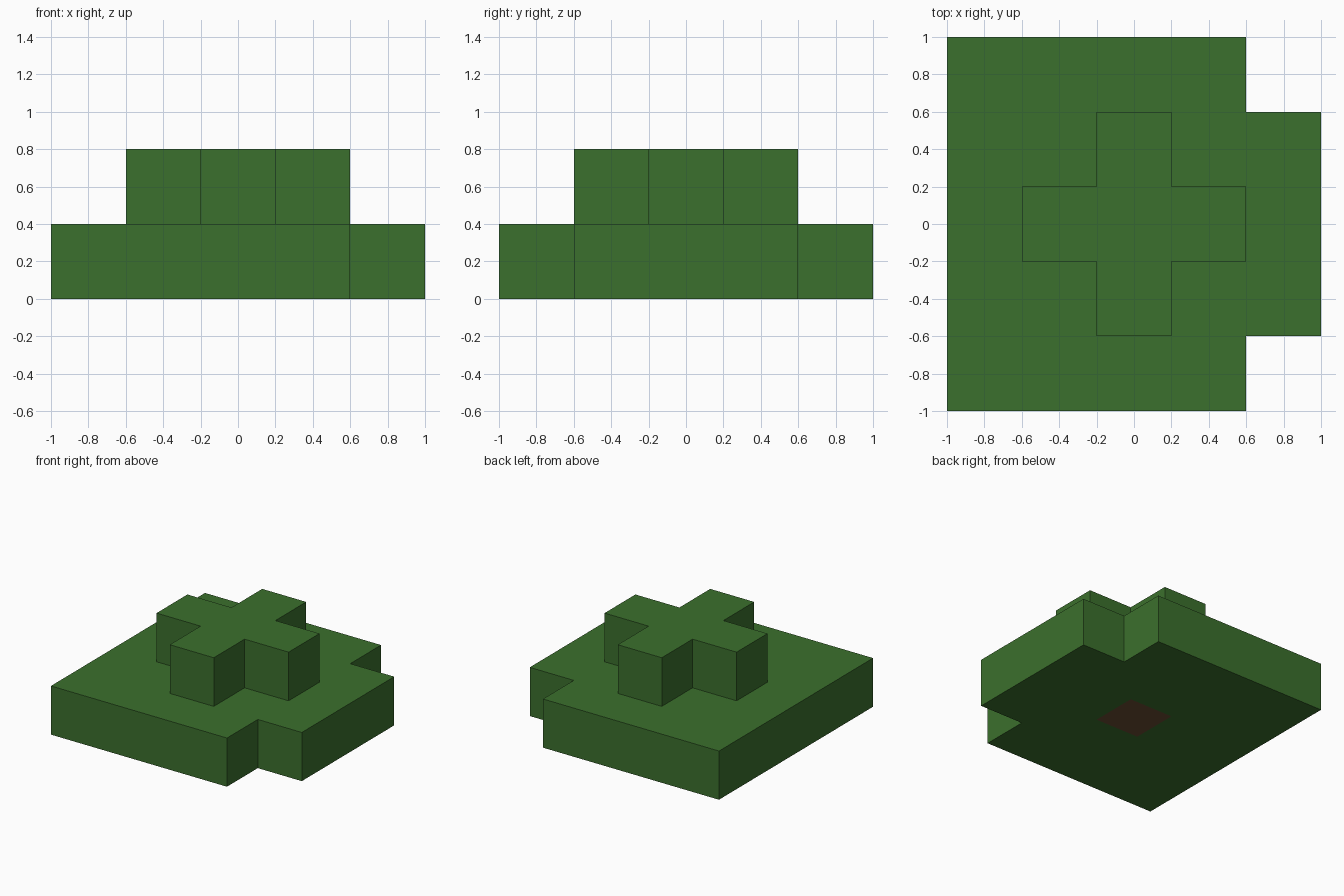
import bpy
import bmesh

cube = bpy.data.objects.get("Cube")
if cube:
    bpy.data.objects.remove(cube, do_unlink=True)


def material(name, rgb):
    mat = bpy.data.materials.new(name)
    mat.use_nodes = True
    mat.diffuse_color = (*rgb, 1)
    mat.node_tree.nodes["Principled BSDF"].inputs["Base Color"].default_value = (*rgb, 1)
    return mat


def prism(outline, bottom, top):
    """Extrude a flat outline upward into a closed block."""
    bm = bmesh.new()
    face = bm.faces.new([bm.verts.new((x, y, bottom)) for x, y in outline])
    result = bmesh.ops.extrude_face_region(bm, geom=[face], use_keep_orig=True)
    verts = [g for g in result["geom"] if isinstance(g, bmesh.types.BMVert)]
    bmesh.ops.translate(bm, verts=verts, vec=(0, 0, top - bottom))
    bmesh.ops.recalc_face_normals(bm, faces=bm.faces[:])
    return bm


def finish(bm, name, materials):
    mesh = bpy.data.meshes.new(name)
    bm.to_mesh(mesh)
    bm.free()
    for mat in materials:
        mesh.materials.append(mat)
    obj = bpy.data.objects.new(name, mesh)
    bpy.context.scene.collection.objects.link(obj)
    return obj


green = material("leaf green", (0.044, 0.162, 0.026))
brown = material("trunk brown", (0.144, 0.073, 0.034))
UNIT = 0.4
HALF = UNIT / 2

# Wide lower leaf layer, with two corners missing on the +x side
base_outline = [(-1, -1), (0.6, -1), (0.6, -0.6), (1, -0.6),
                (1, 0.6), (0.6, 0.6), (0.6, 1), (-1, 1)]
base = prism(base_outline, 0, UNIT)

# Cut the trunk end into the underside
for axis in ((1, 0, 0), (0, 1, 0)):
    for side in (-HALF, HALF):
        under = [f for f in base.faces if f.calc_center_median().z < 0.01]
        edges = {e for f in under for e in f.edges}
        verts = {v for f in under for v in f.verts}
        bmesh.ops.bisect_plane(base, geom=under + list(edges) + list(verts), dist=1e-5,
                               plane_co=[a * side for a in axis], plane_no=axis)
for f in base.faces:
    c = f.calc_center_median()
    if c.z < 0.01 and abs(c.x) < HALF and abs(c.y) < HALF:
        f.material_index = 1
finish(base, "lower_leaves", [green, brown])

# Cross-shaped upper leaf layer, sunk slightly into the lower one
arm = HALF + UNIT
quarter = [(arm, -HALF), (arm, HALF), (HALF, HALF)]
cross = []
for turn in range(4):
    cross += quarter
    quarter = [(-y, x) for x, y in quarter]
finish(prism(cross, UNIT - 0.05, 2 * UNIT), "upper_leaves", [green])
